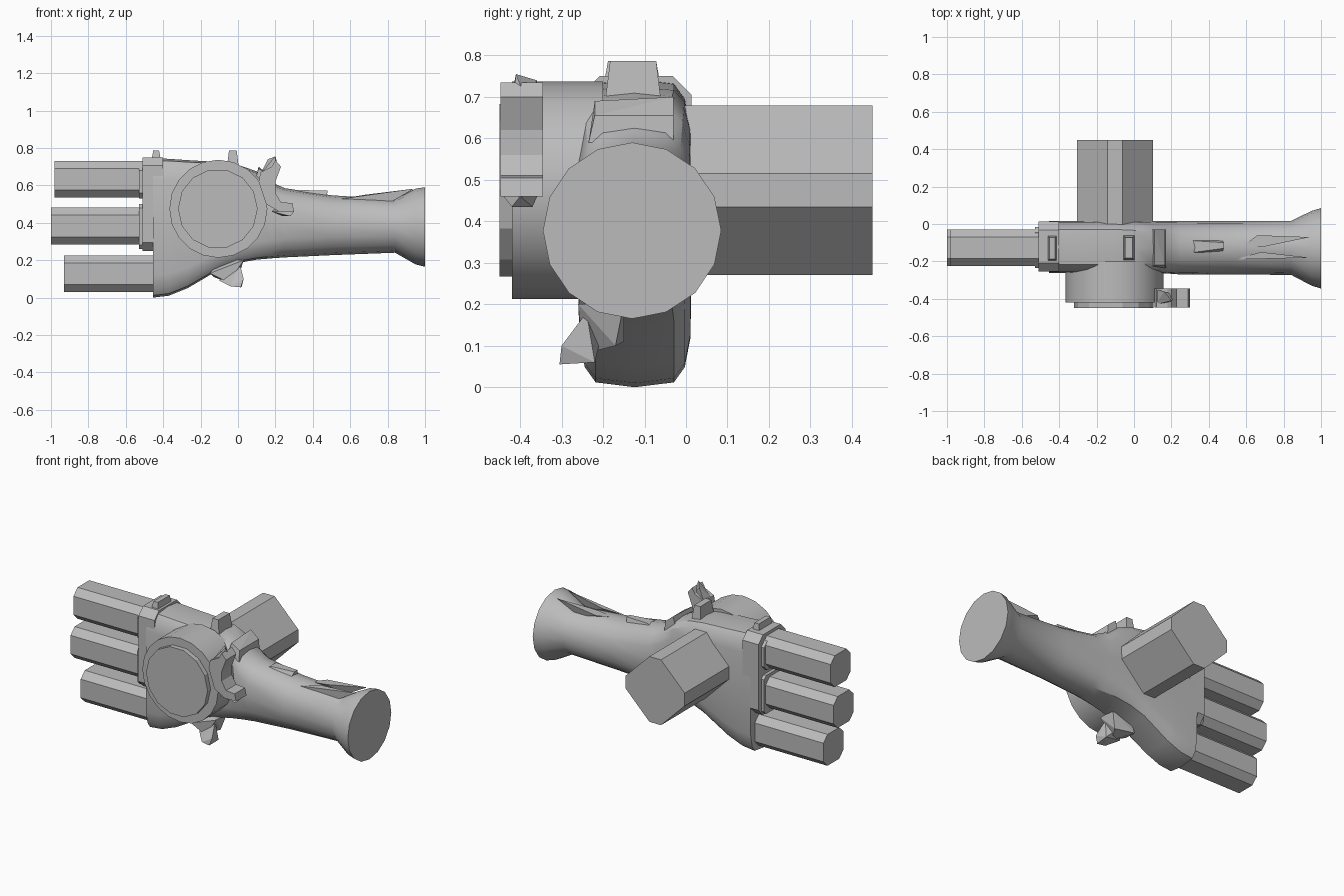
import bpy, bmesh
from math import cos, sin, pi, copysign, radians

cube = bpy.data.objects.get("Cube")
if cube:
    bpy.data.objects.remove(cube, do_unlink=True)

grey = bpy.data.materials.new("plain grey")
grey.use_nodes = True
grey.diffuse_color = (0.5, 0.5, 0.5, 1)
grey.node_tree.nodes["Principled BSDF"].inputs["Base Color"].default_value = (0.5, 0.5, 0.5, 1)


def finish(name, bm, smooth=False):
    bmesh.ops.recalc_face_normals(bm, faces=bm.faces[:])
    mesh = bpy.data.meshes.new(name)
    bm.to_mesh(mesh)
    bm.free()
    ob = bpy.data.objects.new(name, mesh)
    bpy.context.collection.objects.link(ob)
    mesh.materials.append(grey)
    if smooth:
        bpy.ops.object.select_all(action='DESELECT')
        ob.select_set(True)
        bpy.context.view_layer.objects.active = ob
        bpy.ops.object.shade_smooth_by_angle(angle=radians(30))
    return ob


def loft(name, rings, smooth=False):
    bm = bmesh.new()
    rows = [[bm.verts.new(p) for p in ring] for ring in rings]
    n = len(rows[0])
    for a, b in zip(rows, rows[1:]):
        for i in range(n):
            j = (i + 1) % n
            bm.faces.new((a[i], a[j], b[j], b[i]))
    bm.faces.new(rows[0])
    bm.faces.new(rows[-1])
    return finish(name, bm, smooth)


def prism(name, axis, pts, lo, hi, smooth=False):
    # axis x takes (y, z) points, axis y takes (x, z) points
    place = (lambda p, d: (d, p[0], p[1])) if axis == 'x' else (lambda p, d: (p[0], d, p[1]))
    return loft(name, [[place(p, d) for p in pts] for d in (lo, hi)], smooth)


def hull(name, pts):
    bm = bmesh.new()
    for p in pts:
        bm.verts.new(p)
    res = bmesh.ops.convex_hull(bm, input=bm.verts[:])
    loose = [v for v in bm.verts if not v.link_faces]
    bmesh.ops.delete(bm, geom=loose, context='VERTS')
    return finish(name, bm)


def chamfered(cu, cv, hu, hv, c):
    return [(cu + u, cv + v) for u, v in (
        (hu, hv - c), (hu - c, hv), (c - hu, hv), (-hu, hv - c),
        (-hu, c - hv), (c - hu, -hv), (hu - c, -hv), (hu, c - hv))]


def circle(cu, cv, r, n):
    return [(cu + r * cos(2 * pi * i / n), cv + r * sin(2 * pi * i / n)) for i in range(n)]


def block(name, x, y, z, taper=0.0):
    # box whose top shrinks inward by taper
    pts = [(a, b, z[0]) for a in x for b in y]
    pts += [(a, b, z[1]) for a in (x[0] + taper, x[1] - taper) for b in (y[0] + taper, y[1] - taper)]
    return hull(name, pts)


# Palm and forearm: x, low z, high z, low y, high y, squareness
sections = [
    (-.455, .0, .745, -.262, .015, 5), (-.37, .01, .742, -.262, .015, 5),
    (-.27, .05, .735, -.262, .015, 5), (-.1, .15, .725, -.262, .015, 5),
    (0, .185, .71, -.265, .015, 4.5), (.1, .203, .675, -.265, .015, 3.8),
    (.18, .21, .615, -.265, .015, 3), (.25, .215, .585, -.27, .015, 2.5),
    (.5, .227, .547, -.27, .015, 2.1), (.84, .24, .525, -.272, .017, 2),
    (.95, .177, .583, -.33, .07, 2), (1, .165, .59, -.345, .085, 2)]


def section(x, z0, z1, y0, y1, n, count=16):
    ring = []
    for i in range(count):
        t = 2 * pi * i / count
        u, v = (copysign(abs(f) ** (2 / n), f) for f in (cos(t), sin(t)))
        ring.append((x, (y0 + y1) / 2 + u * (y1 - y0) / 2, (z0 + z1) / 2 + v * (z1 - z0) / 2))
    return ring


loft("palm_and_forearm", [section(*s) for s in sections], True)

# Stepped knuckle plates
prism("upper_knuckle_plate", 'x', chamfered(-.12, .5, .133, .25, .045), -.51, -.4)
prism("middle_knuckle_plate", 'x', chamfered(-.125, .38, .11, .12, .02), -.53, -.5)
prism("top_knuckle_plate", 'x', chamfered(-.125, .62, .11, .09, .03), -.53, -.5)

# Three fingers and the thumb
for name, z, x0, x1 in (("upper_finger", .633, -.98, -.5), ("middle_finger", .383, -1, -.5),
                        ("lower_finger", .128, -.93, -.44)):
    prism(name, 'x', chamfered(-.127, z, .098, .098, .04), x0, x1)
prism("thumb", 'y', chamfered(-.102, .475, .204, .204, .164), -.05, .45)

# Round hub on the front with a raised cap
prism("hub", 'y', circle(-.105, .475, .262, 20), -.42, -.2, True)
prism("hub_cap", 'y', circle(-.108, .475, .213, 14), -.45, -.4)

# Hooked claw beside the hub
claw = [(.11, .62), (.12, .67), (.18, .7), (.2, .735), (.23, .7), (.2, .62), (.2, .56),
        (.23, .51), (.29, .505), (.3, .46), (.22, .46), (.15, .5), (.13, .56)]
prism("claw", 'y', claw, -.447, -.345)
hull("claw_tip", [(.12, -.43, .66), (.12, -.35, .66), (.2, -.41, .755), (.16, -.36, .74),
                  (.22, -.38, .68), (.2, -.42, .66)])
hull("claw_spur", [(.18, -.44, .46), (.3, -.4, .46), (.24, -.37, .435), (.28, -.42, .435), (.2, -.35, .48)])

# Studs along the top of the palm
block("rear_stud", (-.465, -.41), (-.2, -.06), (.72, .787), .012)
block("centre_stud", (-.06, .005), (-.195, -.06), (.69, .787), .012)
hull("shoulder_wedge", [(.09, -.23, .62), (.09, -.03, .62), (.17, -.235, .59), (.17, -.03, .59),
                        (.11, -.22, .69), (.11, -.03, .7), (.165, -.22, .655), (.165, -.03, .655)])

# Bent spur under the palm
hull("lower_spur_root", [(-.15, -.25, .13), (.03, -.26, .2), (-.1, -.15, .2), (.03, -.15, .2),
                         (-.13, -.15, .11), (-.05, -.25, .08), (.0, -.17, .1)])
hull("lower_spur_tip", [(-.1, -.24, .09), (-.04, -.3, .06), (.015, -.305, .055), (.03, -.3, .1),
                        (.02, -.22, .06), (.01, -.24, .18), (-.06, -.2, .14)])

# Fins and shards on the forearm
hull("forearm_fin", [(.3, -.155, .56), (.3, -.085, .56), (.47, -.155, .53), (.47, -.085, .53),
                     (.33, -.15, .575), (.33, -.09, .575), (.48, -.13, .572), (.48, -.1, .572)])
hull("front_shard", [(.53, -.19, .525), (.68, -.15, .55), (.94, -.18, .582), (.8, -.18, .5)])
hull("rear_shard", [(.58, -.12, .535), (.66, -.06, .545), (.94, -.07, .575), (.7, -.12, .548), (.8, -.08, .5)])
